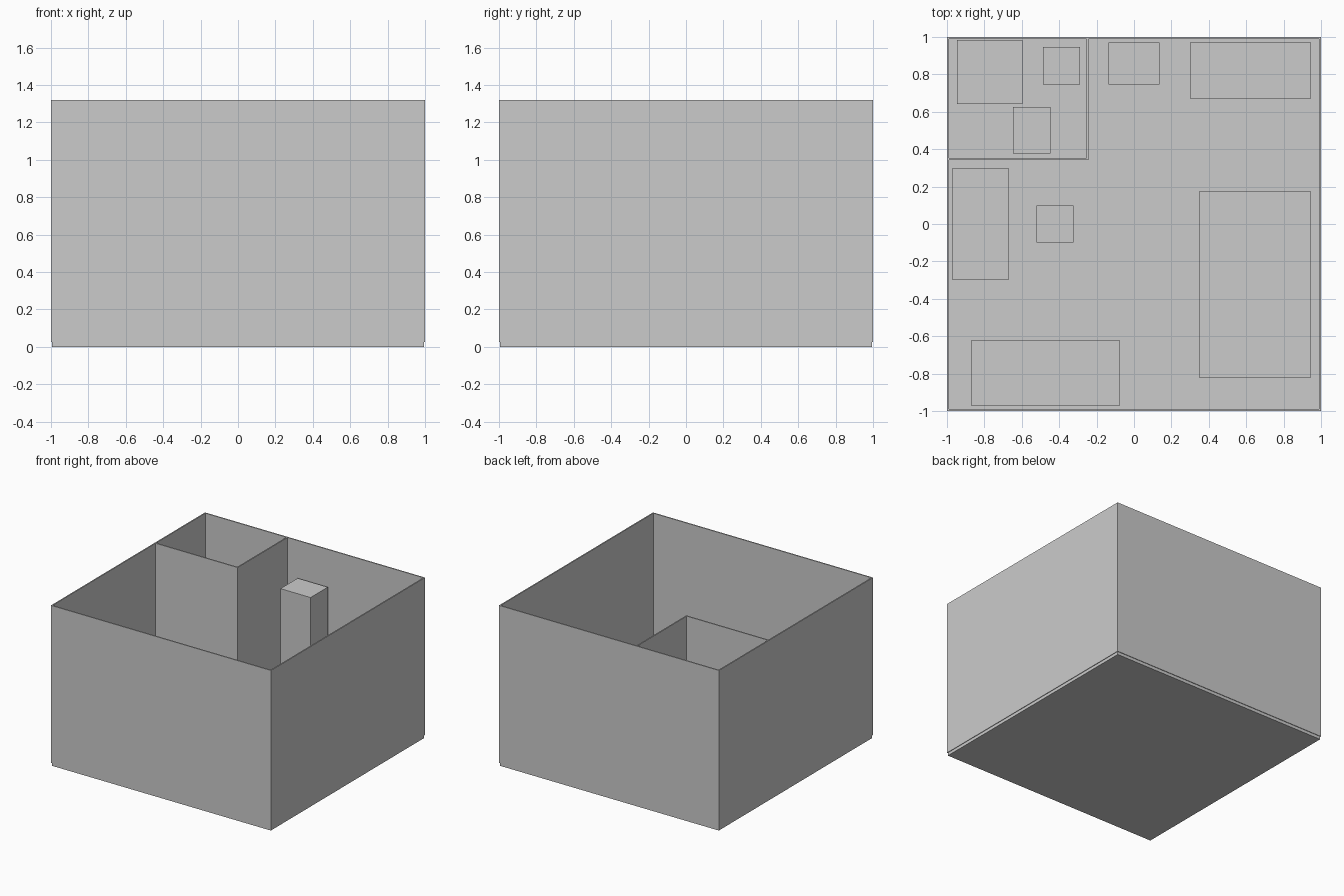
import bpy

if "Cube" in bpy.data.objects:
    bpy.data.objects.remove(bpy.data.objects["Cube"])

S = 2 / 4.02          # metres to model units
FLOOR = 0.05          # slab thickness in metres
WALL_H = 2.6
T = 0.01              # half wall thickness

grey = bpy.data.materials.new("plain grey")
grey.diffuse_color = (0.6, 0.6, 0.6, 1)
grey.use_nodes = True
grey.node_tree.nodes["Principled BSDF"].inputs["Base Color"].default_value = grey.diffuse_color


def box(name, x0, x1, y0, y1, z0, z1):
    """Box between two corners, given in metres."""
    bpy.ops.mesh.primitive_cube_add(
        size=1, location=((x0 + x1) / 2 * S, (y0 + y1) / 2 * S, (z0 + z1) / 2 * S))
    ob = bpy.context.object
    ob.name = name
    ob.scale = ((x1 - x0) * S, (y1 - y0) * S, (z1 - z0) * S)
    bpy.ops.object.transform_apply(location=False, rotation=False, scale=True)
    ob.data.materials.append(grey)
    return ob


# Floor slab
box("floor", -2, 2, -2, 2, 0, FLOOR)

# Outer walls, centred on the slab edge
top = FLOOR + WALL_H
for side, s in (("left", -2), ("right", 2)):
    box(side + "_wall", s - T, s + T, -2 - T, 2 + T, FLOOR, top)
for side, s in (("front", -2), ("back", 2)):
    box(side + "_wall", -2 + T, 2 - T, s - T, s + T, FLOOR, top)

# Bathroom partitions
box("bathroom_side_wall", -0.5 - T, -0.5 + T, 0.7 - T, 2 - T, FLOOR, top)
box("bathroom_front_wall", -2 + T, -0.5 - T, 0.7 - T, 0.7 + T, FLOOR, top)

# Furniture blocks: footprint and height
furniture = {
    "bed": (0.7, 1.9, -1.65, 0.35, 0.5),
    "sofa": (-1.75, -0.15, -1.95, -1.25, 0.8),
    "desk": (-1.95, -1.35, -0.6, 0.6, 0.75),
    "chair": (-1.05, -0.65, -0.2, 0.2, 0.45),
    "fridge": (-0.275, 0.275, 1.5, 1.95, 2.0),
    "kitchen_counter": (0.6, 1.9, 1.35, 1.95, 0.9),
    "shower_tray": (-1.9, -1.2, 1.29, 1.98, 0.1),
    "sink": (-0.98, -0.58, 1.5, 1.9, 0.85),
    "toilet": (-1.3, -0.9, 0.76, 1.26, 0.4),
}
for name, (x0, x1, y0, y1, h) in furniture.items():
    box(name, x0, x1, y0, y1, FLOOR, FLOOR + h)
